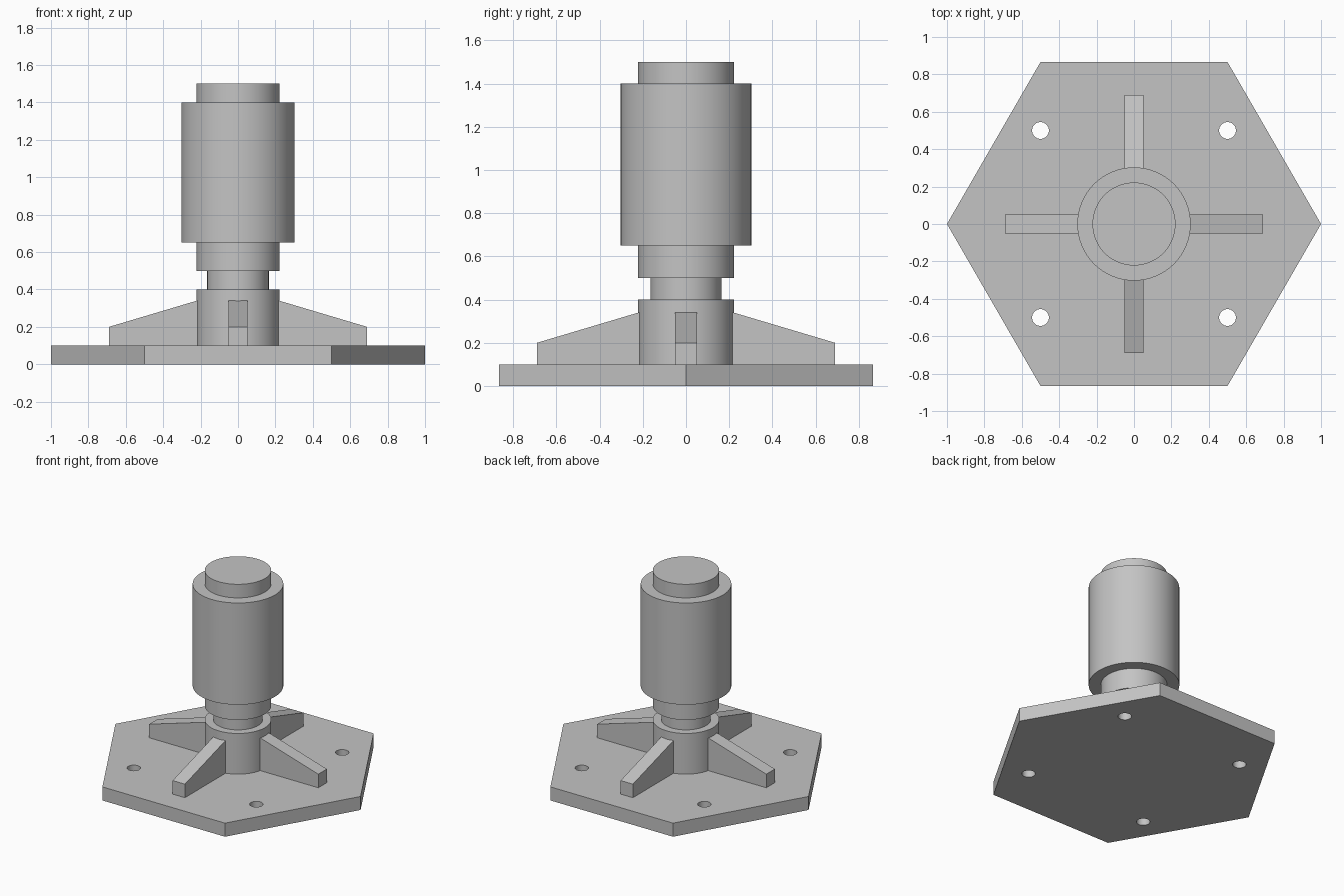
import bpy
import bmesh
from math import pi, radians
from mathutils import Matrix, Vector

if "Cube" in bpy.data.objects:
    bpy.data.objects.remove(bpy.data.objects["Cube"], do_unlink=True)

# One plain metal colour
metal = bpy.data.materials.new("grey metal")
metal.use_nodes = True
GREY = (0.55, 0.55, 0.55, 1)
metal.diffuse_color = GREY
metal.node_tree.nodes["Principled BSDF"].inputs["Base Color"].default_value = GREY


def finish(name, bm, smooth=False):
    """Turn a bmesh into a shaded object."""
    bmesh.ops.recalc_face_normals(bm, faces=bm.faces)
    mesh = bpy.data.meshes.new(name)
    bm.to_mesh(mesh)
    bm.free()
    mesh.materials.append(metal)
    if smooth:
        mesh.shade_smooth()
        mesh.set_sharp_from_angle(angle=radians(30))
    obj = bpy.data.objects.new(name, mesh)
    bpy.context.collection.objects.link(obj)
    return obj


def add_prism(bm, sides, radius, bottom, top, x=0, y=0):
    """Upright prism with a corner on the x axis."""
    place = Matrix.Translation((x, y, (bottom + top) / 2)) @ Matrix.Rotation(pi / 2, 4, "Z")
    bmesh.ops.create_cone(bm, cap_ends=True, segments=sides, radius1=radius,
                          radius2=radius, depth=top - bottom, matrix=place)


# Hexagonal base plate
PLATE_TOP = 0.1
bm = bmesh.new()
add_prism(bm, 6, 1.0, 0, PLATE_TOP)
plate = finish("base_plate", bm)

# Four bolt holes cut through the plate
bm = bmesh.new()
for x in (-0.5, 0.5):
    for y in (-0.5, 0.5):
        add_prism(bm, 32, 0.045, -0.1, 0.2, x, y)
cutter = finish("bolt_hole_cutter", bm, smooth=True)
cutter.hide_render = True
cutter.hide_set(True)
holes = plate.modifiers.new("bolt holes", "BOOLEAN")
holes.operation = "DIFFERENCE"
holes.solver = "EXACT"
holes.object = cutter

# Stepped column: hub, neck, lower shoulder, sleeve and cap turned as one piece
HUB, NECK, SLEEVE = 0.222, 0.165, 0.303
steps = [(HUB, 0.4), (NECK, 0.5), (HUB, 0.65), (SLEEVE, 1.4), (HUB, 1.5)]
profile = [Vector((0, 0, PLATE_TOP))]
for radius, top in steps:
    profile += [Vector((radius, 0, profile[-1].z)), Vector((radius, 0, top))]
profile.append(Vector((0, 0, profile[-1].z)))
bm = bmesh.new()
verts = [bm.verts.new(p) for p in profile]
edges = [bm.edges.new(pair) for pair in zip(verts, verts[1:])]
bmesh.ops.spin(bm, geom=verts + edges, cent=(0, 0, 0), axis=(0, 0, 1),
               angle=2 * pi, steps=64, use_merge=True)
bmesh.ops.remove_doubles(bm, verts=bm.verts, dist=0.0001)
finish("stepped_column", bm, smooth=True)

# Four sloping ribs bracing the hub
side = [(0.2, PLATE_TOP), (0.69, PLATE_TOP), (0.69, 0.2), (0.2, 0.346)]
for i, where in enumerate(("left", "back", "right", "front")):
    bm = bmesh.new()
    face = bm.faces.new([bm.verts.new((x, -0.05, z)) for x, z in side])
    grown = bmesh.ops.extrude_face_region(bm, geom=[face])["geom"]
    bmesh.ops.translate(bm, vec=(0, 0.1, 0),
                        verts=[v for v in grown if isinstance(v, bmesh.types.BMVert)])
    bmesh.ops.rotate(bm, verts=bm.verts, matrix=Matrix.Rotation(i * pi / 2, 3, "Z"))
    finish(where + "_rib", bm)
